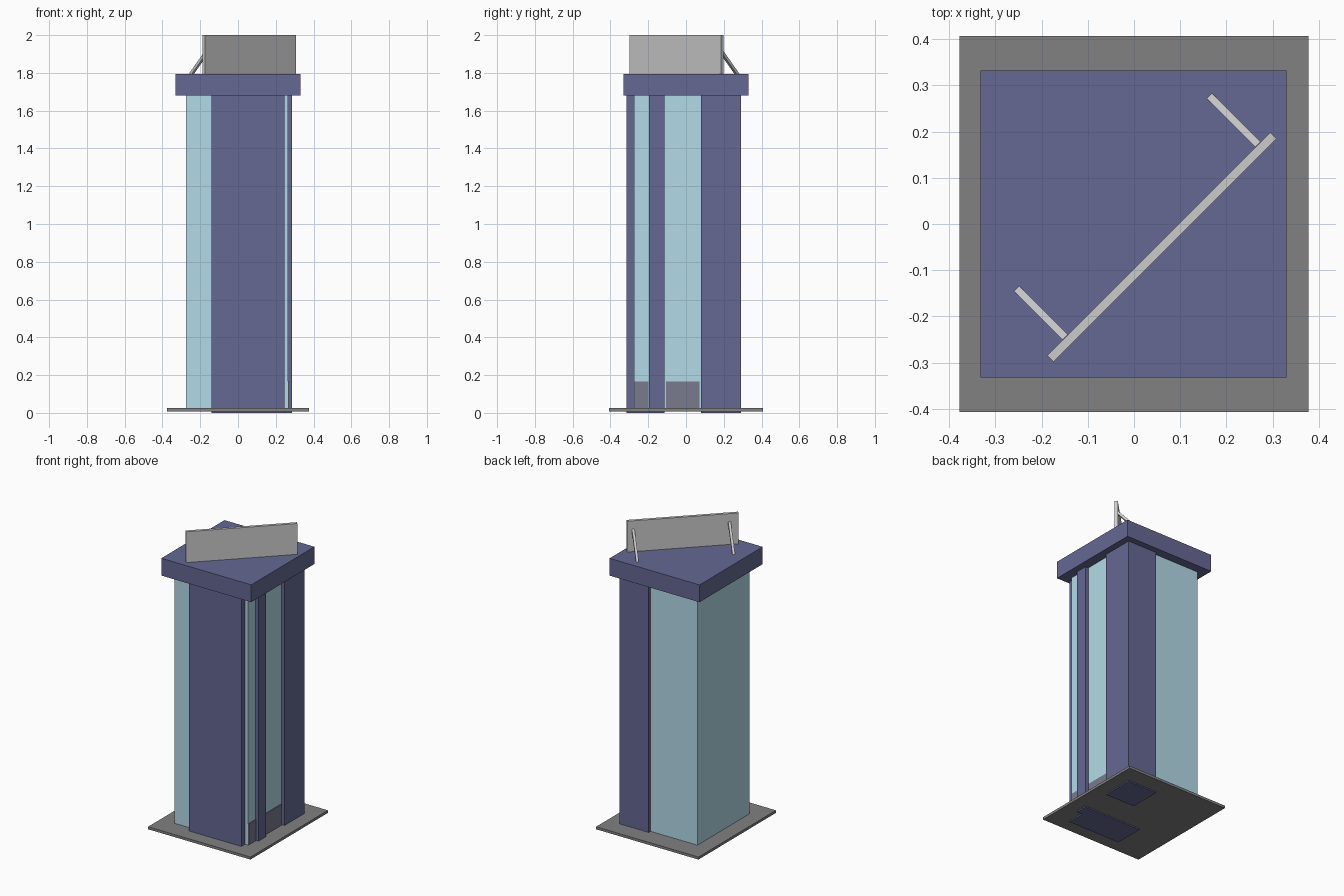
import bpy
import math
from mathutils import Vector

if "Cube" in bpy.data.objects:
    bpy.data.objects.remove(bpy.data.objects["Cube"])


def material(name, rgb):
    m = bpy.data.materials.new(name)
    m.diffuse_color = (*rgb, 1)
    m.use_nodes = True
    m.node_tree.nodes["Principled BSDF"].inputs["Base Color"].default_value = m.diffuse_color
    return m


BLUE = material("blue_paint", (0.13, 0.14, 0.29))
GLASS = material("pale_glass", (0.45, 0.70, 0.80))
STONE = material("dark_stone", (0.22, 0.22, 0.22))
KICK = material("kick_grey", (0.19, 0.20, 0.26))
METAL = material("sign_metal", (0.56, 0.56, 0.56))


def box(name, lo, hi, mat):
    """Axis-aligned box from its two opposite corners."""
    lo, hi = Vector(lo), Vector(hi)
    bpy.ops.mesh.primitive_cube_add(size=1, location=(lo + hi) / 2)
    ob = bpy.context.object
    ob.name = name
    ob.scale = hi - lo
    bpy.ops.object.transform_apply(location=False, rotation=False, scale=True)
    ob.data.materials.append(mat)
    return ob


def beam(name, a, b, width, mat):
    """Square bar between two points."""
    a, b = Vector(a), Vector(b)
    h = width / 2
    ob = box(name, (-h, -h, -(b - a).length / 2), (h, h, (b - a).length / 2), mat)
    ob.rotation_euler = (b - a).to_track_quat('Z', 'Y').to_euler()
    ob.location = (a + b) / 2
    return ob


# Base slab and roof cap
box("base_slab", (-0.377, -0.407, 0.008), (0.377, 0.407, 0.025), STONE)
box("roof_cap", (-0.332, -0.332, 1.68), (0.33, 0.332, 1.795), BLUE)

# Glazed core
box("glass_core", (-0.275, -0.275, 0.02), (0.265, 0.272, 1.68), GLASS)

# Solid pillars running through the base
box("front_pillar", (-0.14, -0.315, 0), (0.245, -0.115, 1.68), BLUE)
box("side_post", (0.2, -0.195, 0), (0.287, -0.115, 1.68), BLUE)
box("back_corner_pillar", (0.07, 0.08, 0), (0.287, 0.292, 1.68), BLUE)

# Kick plates at the foot of the right-hand glazing
for i, (y0, y1) in enumerate([(-0.272, -0.198), (-0.107, 0.072)]):
    box(f"kick_plate_{i + 1}", (0.25, y0, 0.02), (0.27, y1, 0.165), KICK)

# Diagonal sign board on the roof
sign = box("sign_board", (-0.341, -0.0095, -0.1025), (0.341, 0.0095, 0.1025), METAL)
sign.location = (0.06, -0.05, 1.8975)
sign.rotation_euler.z = math.radians(45)

# Sloping struts behind the sign
for i, (x, y) in enumerate([(-0.25, -0.144), (0.167, 0.273)]):
    beam(f"sign_strut_{i + 1}", (x, y, 1.79), (x + 0.105, y - 0.105, 1.94), 0.016, METAL)
